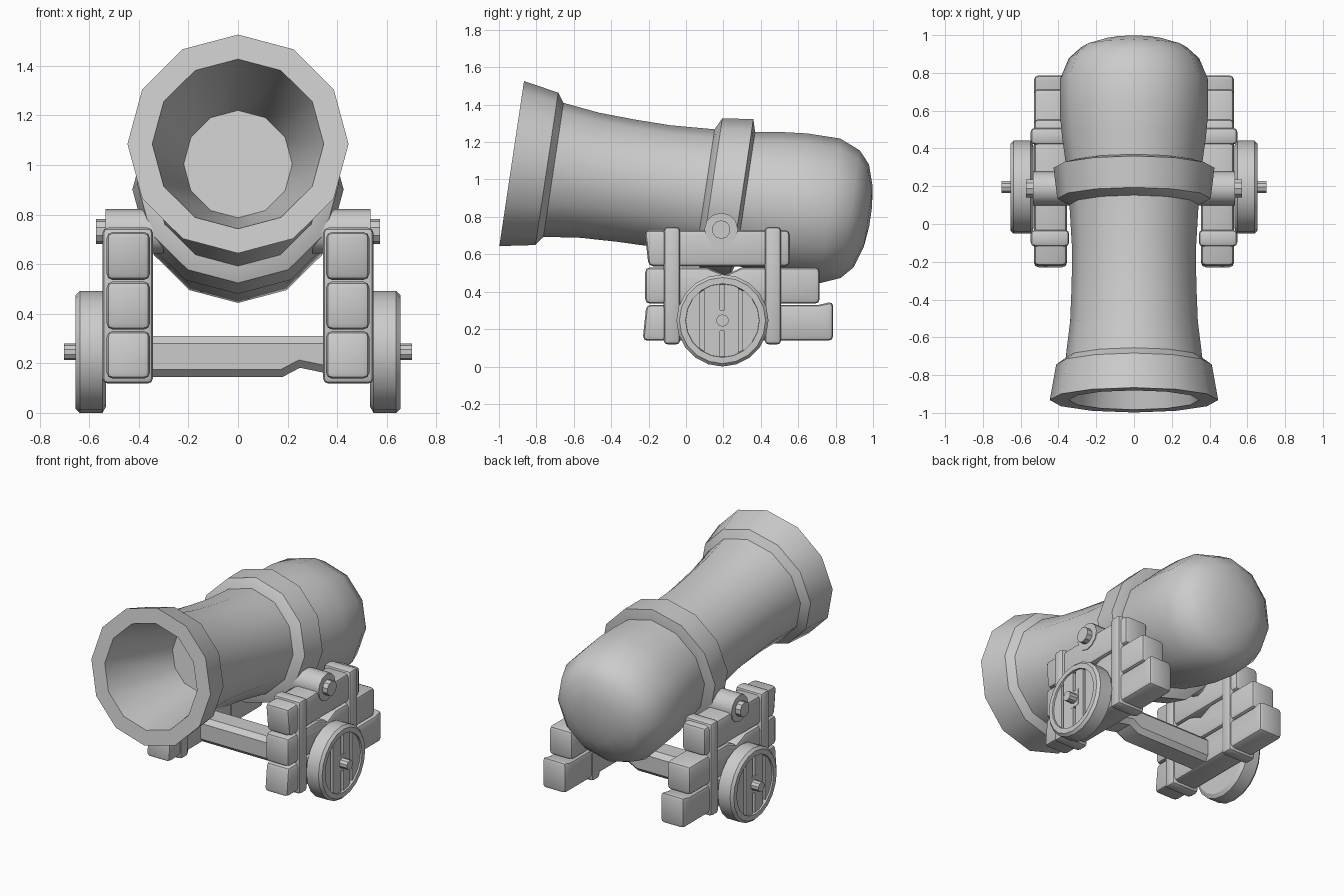
import bpy, bmesh
from math import pi, cos, sin, sqrt, radians
from mathutils import Matrix, Vector

if "Cube" in bpy.data.objects:
    bpy.data.objects.remove(bpy.data.objects["Cube"])


def finish(name, bm, angle=40):
    bmesh.ops.recalc_face_normals(bm, faces=bm.faces)
    me = bpy.data.meshes.new(name)
    bm.to_mesh(me)
    bm.free()
    ob = bpy.data.objects.new(name, me)
    bpy.context.collection.objects.link(ob)
    bpy.ops.object.select_all(action='DESELECT')
    ob.select_set(True)
    bpy.context.view_layer.objects.active = ob
    bpy.ops.object.shade_smooth_by_angle(angle=radians(angle))
    return ob


def lathe(name, profile, n, matrix, angle=40):
    """Revolve (distance, radius) points round local z, capping both ends."""
    bm = bmesh.new()
    rings = [[bm.verts.new((r * cos(2 * pi * k / n), r * sin(2 * pi * k / n), t))
              for k in range(n)] for t, r in profile]
    for a, b in zip(rings, rings[1:]):
        for k in range(n):
            bm.faces.new((a[k], a[(k + 1) % n], b[(k + 1) % n], b[k]))
    bm.faces.new(rings[0])
    bm.faces.new(rings[-1])
    bm.transform(matrix)
    return finish(name, bm, angle)


def slab(name, outline, x0, x1, bevel=0.0, segments=2):
    """Extrude a (y, z) outline along x."""
    bm = bmesh.new()
    f = bm.faces.new([bm.verts.new((x0, y, z)) for y, z in outline])
    ext = bmesh.ops.extrude_face_region(bm, geom=[f])
    bmesh.ops.translate(bm, vec=(x1 - x0, 0, 0),
                        verts=[v for v in ext['geom'] if isinstance(v, bmesh.types.BMVert)])
    bmesh.ops.recalc_face_normals(bm, faces=bm.faces)
    if bevel:
        edges = [e for e in bm.edges if e.calc_face_angle() > 0.8]
        bmesh.ops.bevel(bm, geom=edges, offset=bevel, segments=segments,
                        profile=0.5, affect='EDGES', clamp_overlap=True)
    return finish(name, bm)


def rect(y0, y1, z0, z1):
    return [(y0, z0), (y1, z0), (y1, z1), (y0, z1)]


# Barrel: bore floor, bore, muzzle band, neck, breech
tilt = Matrix.Translation((0, -0.932, 1.085)) @ Matrix.Rotation(radians(-98.5), 4, 'X')
lathe("barrel", [(0.55, 0.219), (0, 0.346), (0, 0.446), (0.19, 0.412), (0.226, 0.362),
                 (0.422, 0.338), (0.62, 0.330), (0.81, 0.328), (1.05, 0.342),
                 (1.26, 0.360), (1.40, 0.380), (1.54, 0.393), (1.717, 0.392),
                 (1.83, 0.345), (1.89, 0.278), (1.928, 0.16), (1.94, 0.05)], 12, tilt)

# Reinforcing ring around the barrel
lathe("barrel_ring", [(1.04, 0.33), (1.078, 0.406), (1.243, 0.426), (1.265, 0.35)], 12, tilt)

# Axle beam between the carriage sides, chipped on its lower edge
bm = bmesh.new()
f = bm.faces.new([bm.verts.new((x, 0.105, z)) for x, z in
                  [(-0.38, 0.145), (0.18, 0.145), (0.25, 0.182), (0.38, 0.155),
                   (0.38, 0.31), (-0.38, 0.31)]])
ext = bmesh.ops.extrude_face_region(bm, geom=[f])
bmesh.ops.translate(bm, vec=(0, 0.18, 0),
                    verts=[v for v in ext['geom'] if isinstance(v, bmesh.types.BMVert)])
bmesh.ops.recalc_face_normals(bm, faces=bm.faces)
long_edges = [e for e in bm.edges
              if abs(e.verts[0].co.y - e.verts[1].co.y) < 0.01
              and abs(e.verts[0].co.x - e.verts[1].co.x) > 0.05]
bmesh.ops.bevel(bm, geom=long_edges, offset=0.03, segments=1, affect='EDGES')
finish("axle_beam", bm, 30)

WY, WZ = 0.195, 0.246   # wheel centre


def strip(y0, y1, r=0.2):
    """Circle slice between two vertical lines, for a wheel board."""
    ys = [y0 + (y1 - y0) * i / 4 for i in range(5)]
    h = [sqrt(max(r * r - y * y, 1e-6)) for y in ys]
    return ([(WY + y, WZ - z) for y, z in zip(ys, h)] +
            [(WY + y, WZ + z) for y, z in zip(ys[::-1], h[::-1])])


for side, s in (("right", 1), ("left", -1)):
    # Three stacked planks with rough ends and a notch under the trunnion
    slab(side + "_plank_bottom", [(-0.232, 0.138), (0.787, 0.138), (0.787, 0.348),
                                  (0.71, 0.33), (-0.212, 0.33)], s * 0.355, s * 0.53, 0.025)
    slab(side + "_plank_middle", [(-0.218, 0.336), (0.715, 0.336), (0.715, 0.53), (0.30, 0.53),
                                  (0.21, 0.49), (0.11, 0.53), (-0.218, 0.53)],
         s * 0.355, s * 0.53, 0.025)
    slab(side + "_plank_top", [(-0.2, 0.536), (0.555, 0.536), (0.555, 0.73), (-0.222, 0.73)],
         s * 0.355, s * 0.53, 0.025)

    # Straps binding the planks
    for end, y in (("front", -0.075), ("back", 0.465)):
        slab(f"{side}_{end}_strap", rect(y - 0.044, y + 0.044, 0.118, 0.747),
             s * 0.343, s * 0.547, 0.022)

    # Trunnion and its pin
    out = Matrix.Rotation(s * pi / 2, 4, 'Y')
    trunnion = Matrix.Translation((0, 0.188, 0.732)) @ out
    lathe(side + "_trunnion", [(0.3, 0.09), (0.535, 0.09)], 12, trunnion, 35)
    lathe(side + "_trunnion_pin", [(0.5, 0.05), (0.572, 0.05)], 10, trunnion, 35)

    # Wheel with raised rim and recessed face
    hub = Matrix.Translation((0, WY, WZ)) @ out
    lathe(side + "_wheel", [(0.532, 0.22), (0.547, 0.246), (0.638, 0.246), (0.655, 0.23),
                            (0.655, 0.197), (0.622, 0.193)], 20, hub, 30)

    # Wheel boards with gaps between them
    for i, (a, b) in enumerate([(-0.198, -0.123), (-0.1, -0.012), (0.012, 0.085), (0.106, 0.198)]):
        slab(f"{side}_wheel_board_{i + 1}", strip(a, b), s * 0.61, s * 0.644)
    slab(side + "_wheel_hub", rect(WY - 0.04, WY + 0.04, WZ - 0.055, WZ + 0.055),
         s * 0.6, s * 0.645)
    lathe(side + "_axle_end", [(0.5, 0.033), (0.702, 0.033)], 10, hub, 35)
